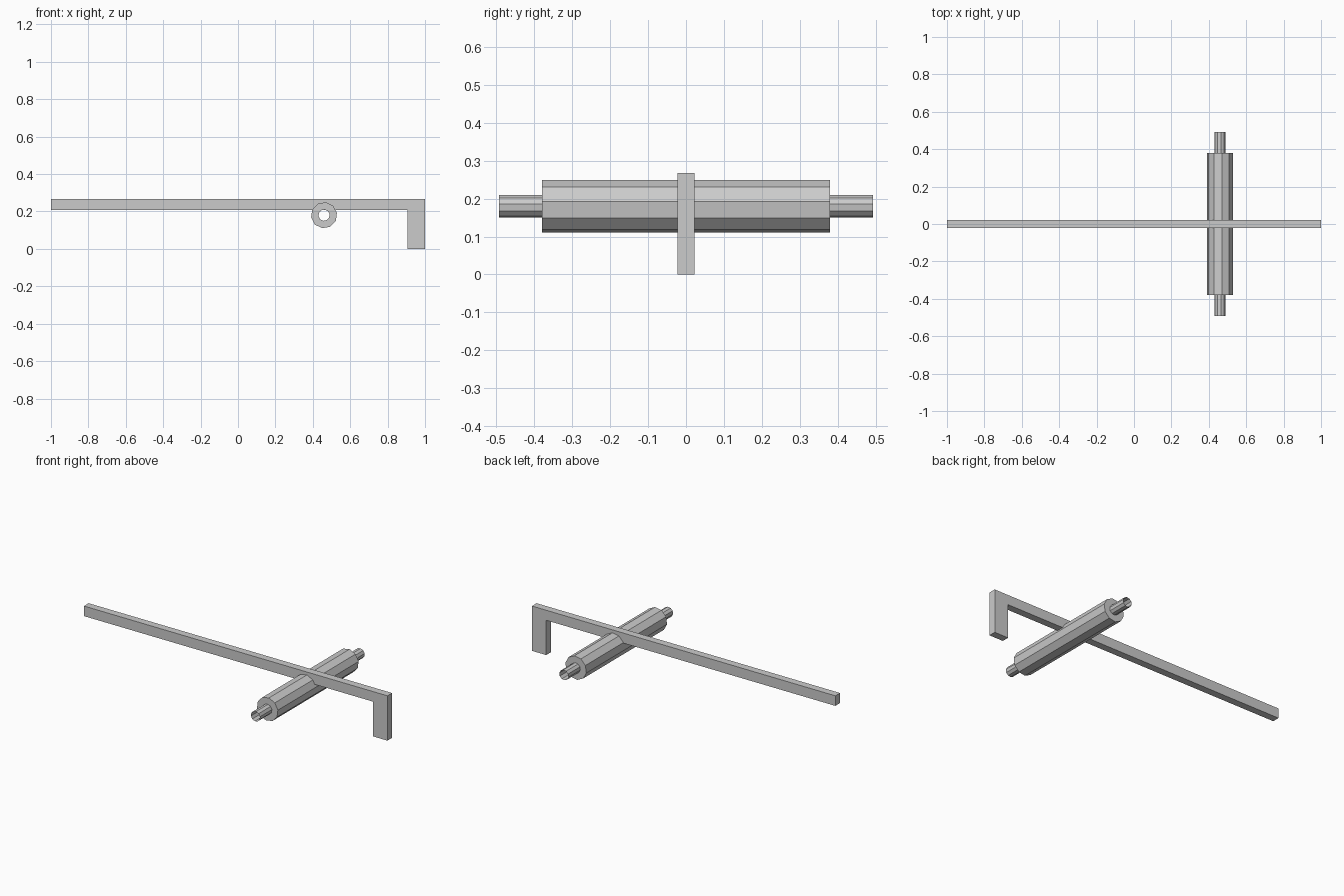
import bpy, bmesh
from math import cos, sin, radians

if "Cube" in bpy.data.objects:
    bpy.data.objects.remove(bpy.data.objects["Cube"])

AXLE_X, AXLE_Z = 0.46, 0.18
SIDES, START = 10, 10


def finish(name, bm):
    bmesh.ops.recalc_face_normals(bm, faces=bm.faces)
    mesh = bpy.data.meshes.new(name)
    bm.to_mesh(mesh)
    bm.free()
    obj = bpy.data.objects.new(name, mesh)
    bpy.context.collection.objects.link(obj)
    return obj


def ring(bm, radius, y):
    angles = [radians(START + 360 * i / SIDES) for i in range(SIDES)]
    return [bm.verts.new((AXLE_X + radius * cos(a), y, AXLE_Z + radius * sin(a)))
            for a in angles]


def bridge(bm, a, b):
    for i in range(SIDES):
        j = (i + 1) % SIDES
        bm.faces.new((a[i], a[j], b[j], b[i]))


# Flat lever with a downturned foot at one end
bm = bmesh.new()
profile = [(-1, 0.207), (0.906, 0.207), (0.906, 0), (1, 0), (1, 0.267), (-1, 0.267)]
face = bm.faces.new([bm.verts.new((x, -0.022, z)) for x, z in profile])
extruded = bmesh.ops.extrude_face_region(bm, geom=[face])["geom"]
bmesh.ops.translate(bm, vec=(0, 0.044, 0),
                    verts=[v for v in extruded if isinstance(v, bmesh.types.BMVert)])
finish("lever_bar", bm)

# Thick pivot sleeve, with ring-shaped ends around the axle
bm = bmesh.new()
inner_front, outer_front = ring(bm, 0.03, -0.38), ring(bm, 0.07, -0.38)
outer_back, inner_back = ring(bm, 0.07, 0.38), ring(bm, 0.03, 0.38)
bridge(bm, inner_front, outer_front)
bridge(bm, outer_front, outer_back)
bridge(bm, outer_back, inner_back)
finish("pivot_sleeve", bm)

# Thin open axle tube through the sleeve
bm = bmesh.new()
bridge(bm, ring(bm, 0.03, -0.493), ring(bm, 0.03, 0.493))
tube = finish("axle_tube", bm)
# Outward-facing walls
centre = tube.data.polygons[0].center
normal = tube.data.polygons[0].normal
if (centre.x - AXLE_X) * normal.x + (centre.z - AXLE_Z) * normal.z < 0:
    tube.data.flip_normals()
